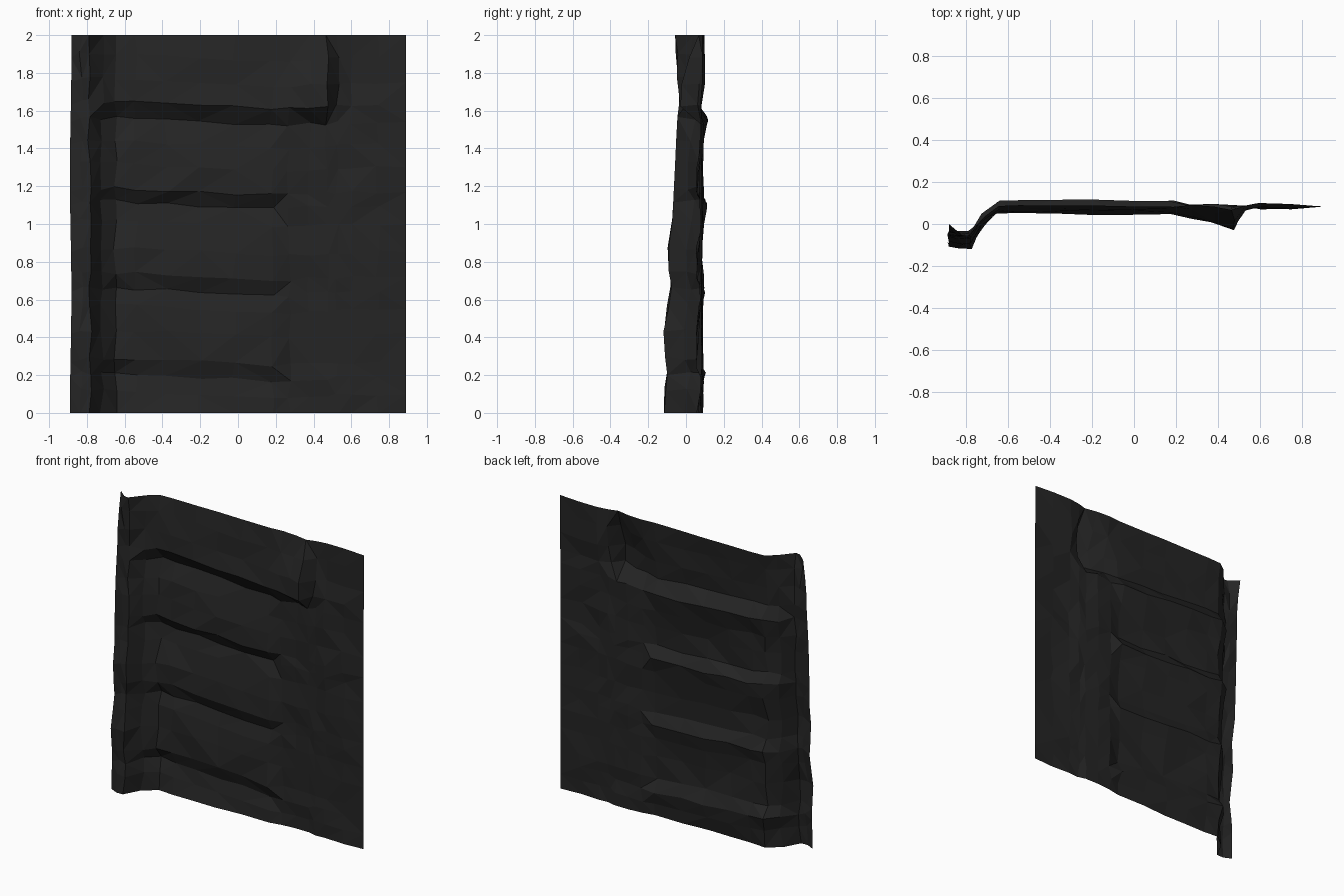
import bpy, bmesh, math, random

if "Cube" in bpy.data.objects:
    bpy.data.objects.remove(bpy.data.objects["Cube"])
random.seed(4)

def lerp(table, t):
    """Piecewise linear lookup in a list of (position, value)."""
    if t <= table[0][0]:
        return table[0][1]
    for (a, va), (b, vb) in zip(table, table[1:]):
        if t <= b:
            return va + (vb - va) * (t - a) / (b - a)
    return table[-1][1]

# Stacked slabs: vertical saw-tooth profile (z, y), undercut at each ledge
slabs = [(0, .06), (.1, .075), (.19, .098), (.27, .058), (.42, .06), (.55, .075),
         (.64, .10), (.72, .06), (.85, .06), (1.0, .085), (1.1, .108), (1.17, .058),
         (1.3, .062), (1.42, .08), (1.54, .11), (1.63, .05), (1.75, .06), (1.88, .075), (2, .09)]
# Raised strip on the left border (z, y)
post = [(0, -.11), (.25, -.105), (.42, -.122), (.65, -.08), (.82, -.10), (.93, -.07),
        (1.2, -.06), (1.6, -.04), (2, -.05)]
# Smooth area on the right (x, y)
plain = [(.2, .085), (.35, .09), (.46, .085), (.54, .08), (.65, .075), (.89, .082)]

def depth(x, z):
    p = lerp(post, z)
    s = lerp(slabs, z)
    r = lerp(plain, x)
    # slabs fade into the plain at right
    k = lerp([(.18, 0), (.27, 1)], x)
    if z > 1.58:
        k = lerp([(.5, 0), (.54, 1)], x)
        r += .03 * lerp([(.5, 0), (.56, 1), (.7, .6), (.88, .1)], x) * lerp([(1.6, 0), (1.8, 1), (2, .7)], z)
        # bulging corner of the top slab
        s -= lerp([(.2, 0), (.36, .045), (.47, .085), (.52, .02)], x) * \
            lerp([(1.58, .8), (1.65, 1), (1.8, .9), (1.95, .35), (2, .2)], z)
    y = s * (1 - k) + r * k
    # cliff between the strip and the slabs
    w = lerp([(-.785, 0), (-.73, .55), (-.65, 1)], x)
    y = p * (1 - w) + y * w
    if x < -.85:
        y += lerp([(0, .02), (1.5, .0), (1.8, .01), (2, .05)], z)
    return y

xs = [-.89, -.83, -.785, -.72, -.65, -.54, -.38, -.2, -.02, .18, .27, .38, .47, .525, .6, .74, .89]
zs = [z for z, _ in slabs]

# Rock face sheet: one warped grid of flat triangles
bm = bmesh.new()
grid = []
for j, z in enumerate(zs):
    row = []
    for i, x in enumerate(xs):
        y = depth(x, z)
        px, pz = x, z
        if 0 < i < len(xs) - 1:
            px += random.uniform(-.012, .012)
            y += random.uniform(-.008, .008)
            if 0 < j < len(zs) - 1:
                # ledges sink a little to the right and waver
                pz += -.02 * lerp([(-.6, -1), (.2, 1), (.6, 0)], x) + random.uniform(-.01, .01)
        elif i == 0:
            px += .008 * math.sin(z * 2.5) ** 2
        row.append(bm.verts.new((px, y, pz)))
    grid.append(row)
for a, b in zip(grid, grid[1:]):
    for i in range(len(xs) - 1):
        bm.faces.new((a[i], a[i + 1], b[i + 1], b[i]))
bmesh.ops.triangulate(bm, faces=bm.faces[:], quad_method='SHORT_EDGE')
me = bpy.data.meshes.new("rock_wall")
bm.to_mesh(me)
bm.free()
wall = bpy.data.objects.new("rock_wall", me)
bpy.context.collection.objects.link(wall)

mat = bpy.data.materials.new("charcoal")
mat.diffuse_color = (.018, .018, .018, 1)
mat.use_nodes = True
mat.node_tree.nodes["Principled BSDF"].inputs["Base Color"].default_value = mat.diffuse_color
me.materials.append(mat)
